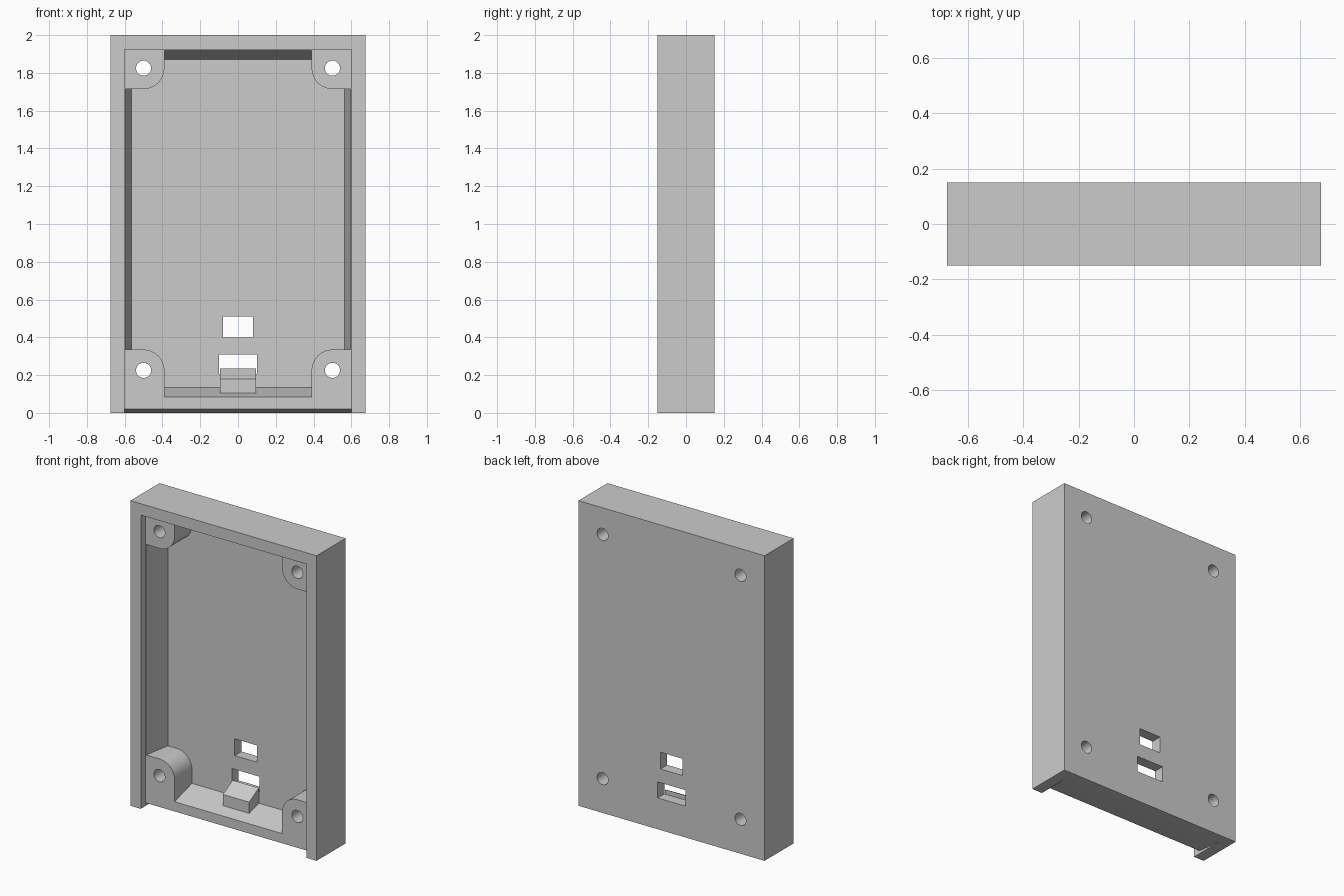
import bpy
import bmesh
from math import sin, cos, pi
from mathutils import Vector

if "Cube" in bpy.data.objects:
    bpy.data.objects.remove(bpy.data.objects["Cube"])

grey = bpy.data.materials.new("plain grey")
grey.use_nodes = True
grey.diffuse_color = (0.6, 0.6, 0.6, 1)
grey.node_tree.nodes["Principled BSDF"].inputs["Base Color"].default_value = (0.6, 0.6, 0.6, 1)


def loft(name, start, end):
    """Solid between two matching closed outlines."""
    bm = bmesh.new()
    a = [bm.verts.new(p) for p in start]
    b = [bm.verts.new(p) for p in end]
    bm.faces.new(a)
    bm.faces.new(b[::-1])
    for i in range(len(a)):
        j = (i + 1) % len(a)
        bm.faces.new((a[j], a[i], b[i], b[j]))
    bmesh.ops.recalc_face_normals(bm, faces=bm.faces)
    mesh = bpy.data.meshes.new(name)
    bm.to_mesh(mesh)
    bm.free()
    mesh.materials.append(grey)
    obj = bpy.data.objects.new(name, mesh)
    bpy.context.collection.objects.link(obj)
    return obj


def along_y(name, outline, y0, y1):
    return loft(name, [(x, y0, z) for x, z in outline], [(x, y1, z) for x, z in outline])


def along_x(name, outline, half):
    return loft(name, [(-half, y, z) for y, z in outline], [(half, y, z) for y, z in outline])


def rect(half, z0, z1):
    return [(-half, z0), (half, z0), (half, z1), (-half, z1)]


def cut(target, tool):
    """Carve the tool out of the target and discard the tool."""
    mod = target.modifiers.new("cut", "BOOLEAN")
    mod.operation = "DIFFERENCE"
    mod.solver = "EXACT"
    mod.object = tool
    bpy.context.view_layer.objects.active = target
    bpy.ops.object.modifier_apply(modifier=mod.name)
    bpy.data.objects.remove(tool)


SEAT, FLOOR = -0.10, 0.08
HOLE_X, HOLE_LOW, HOLE_HIGH = 0.5, 0.225, 1.825
corners = [(sx, sz, z) for sx in (-1, 1) for sz, z in ((-1, HOLE_LOW), (1, HOLE_HIGH))]

# Outer block
case = along_y("enclosure_shell", rect(0.675, 0, 2), -0.15, 0.15)

# Shallow lid recess, open at the bottom with a slightly sloped lower edge
cut(case, along_x("lid_recess", [(-0.2, -0.1), (-0.2, 1.925), (SEAT, 1.925),
                                 (SEAT, 0.02), (FLOOR, 0), (FLOOR, -0.1)], 0.6))

# Tapered cavity, shaped around the corner posts and the clip
cavity = loft("cavity", [(x, SEAT - 0.02, z) for x, z in rect(0.599, 0.078, 1.924)],
              [(x, FLOOR, z) for x, z in rect(0.565, 0.135, 1.87)])

# Corner posts with one rounded inner corner
for sx, sz, z in corners:
    radius, reach = 0.11, 0.2
    post = [(reach, reach), (reach, -radius)]
    post += [(-radius * sin(t), -radius * cos(t)) for t in [i * pi / 32 for i in range(17)]]
    post += [(-radius, reach)]
    cut(cavity, along_y("corner_post", [(sx * (HOLE_X + u), z + sz * v) for u, v in post], SEAT, 0.2))

# Sloped clip block at the foot of the lower window
cut(cavity, along_x("clip_block", [(-0.02, 0), (-0.02, 0.18), (FLOOR, 0.235),
                                   (0.12, 0.235), (0.12, 0)], 0.095))
cut(case, cavity)

# Two rectangular windows through the back plate
cut(case, along_y("upper_window", rect(0.08, 0.40, 0.51), FLOOR - 0.03, 0.2))
cut(case, along_y("lower_window", rect(0.1, 0.205, 0.31), FLOOR, 0.2))

# Screw holes through the posts
for sx, sz, z in corners:
    ring = [(sx * HOLE_X + 0.04 * cos(i * pi / 16), z + 0.04 * sin(i * pi / 16)) for i in range(32)]
    cut(case, along_y("screw_hole", ring, -0.2, 0.2))

bpy.ops.object.select_all(action="DESELECT")
case.select_set(True)
bpy.context.view_layer.objects.active = case
bpy.ops.object.shade_smooth_by_angle(angle=pi / 9)
